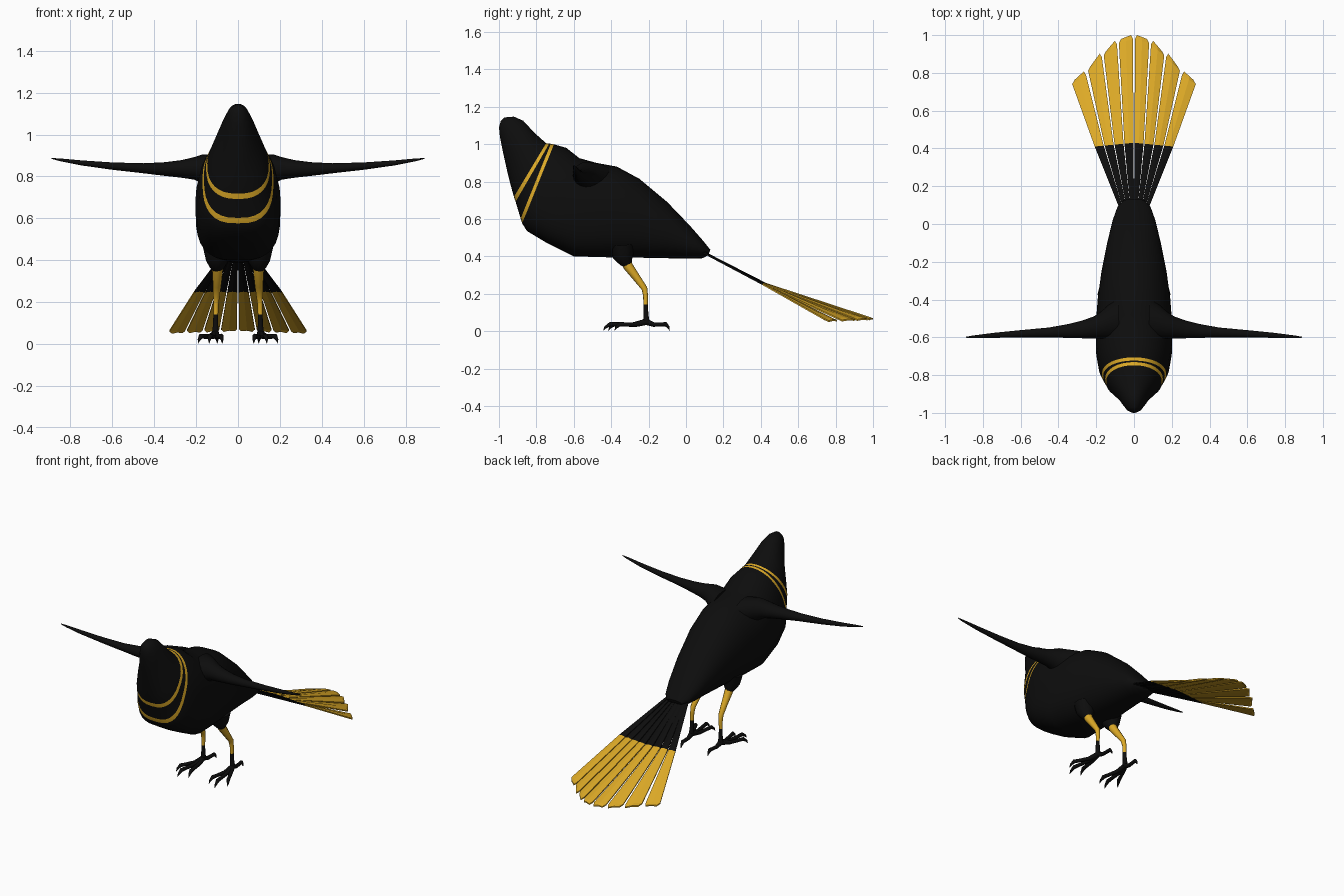
import bpy, bmesh, math
from mathutils import Vector

if "Cube" in bpy.data.objects:
    bpy.data.objects.remove(bpy.data.objects["Cube"])


def material(name, rgb):
    m = bpy.data.materials.new(name)
    m.diffuse_color = (*rgb, 1)
    m.use_nodes = True
    m.node_tree.nodes["Principled BSDF"].inputs["Base Color"].default_value = m.diffuse_color
    return m


BLACK = material("black plumage", (0.004, 0.004, 0.004))
GOLD = material("golden yellow", (0.72, 0.40, 0.02))


def loft(name, rings, gold=(), smooth=True):
    """Skin a list of closed rings; spans whose index is in gold are yellow."""
    bm = bmesh.new()
    vs = [[bm.verts.new(p) for p in r] for r in rings]
    n = len(rings[0])
    for i in range(len(vs) - 1):
        for j in range(n):
            k = (j + 1) % n
            f = bm.faces.new((vs[i][j], vs[i][k], vs[i + 1][k], vs[i + 1][j]))
            f.material_index = int(i in gold)
    bm.faces.new(vs[0]).material_index = int(0 in gold)
    bm.faces.new(vs[-1]).material_index = int(len(vs) - 2 in gold)
    bmesh.ops.recalc_face_normals(bm, faces=bm.faces)
    me = bpy.data.meshes.new(name)
    bm.to_mesh(me)
    bm.free()
    me.materials.append(BLACK)
    me.materials.append(GOLD)
    ob = bpy.data.objects.new(name, me)
    bpy.context.collection.objects.link(ob)
    if smooth:
        bpy.ops.object.select_all(action='DESELECT')
        ob.select_set(True)
        bpy.context.view_layer.objects.active = ob
        bpy.ops.object.shade_smooth_by_angle(angle=math.radians(50))
    return ob


def tube(name, path, radii, gold=(), n=10):
    pts = [Vector(p) for p in path]
    rings = []
    for i, p in enumerate(pts):
        d = (pts[min(i + 1, len(pts) - 1)] - pts[max(i - 1, 0)]).normalized()
        u = d.cross(Vector((1, 0.01, 0))).normalized()
        v = d.cross(u)
        rings.append([p + radii[i] * (u * math.cos(t) + v * math.sin(t))
                      for t in (2 * math.pi * k / n for k in range(n))])
    return loft(name, rings, gold)


def body_ring(ty, tz, by, bz, w, e, n=32):
    """Tilted section from a back point to a breast point, fuller below."""
    top, bot = Vector((0, ty, tz)), Vector((0, by, bz))
    mid, up = (top + bot) / 2, (top - bot) / 2
    ring = []
    for k in range(n):
        t = 2 * math.pi * k / n
        c, s = math.cos(t), math.sin(t)
        q = 2 / (2.1 if s > 0 else e)
        ring.append(mid + up * math.copysign(abs(s) ** q, s)
                    + Vector((w * math.copysign(abs(c) ** q, c), 0, 0)))
    return ring


# body and head: back y, z, breast y, z, half width, lower fullness
stations = [
    (-.99, 1.125, -1.0, 1.09, .015, 2), (-.97, 1.143, -.995, 1.04, .038, 2),
    (-.92, 1.147, -.977, .95, .062, 2), (-.87, 1.125, -.957, .86, .085, 2),
    (-.81, 1.06, -.937, .78, .12, 2.2), (-.748, 1.005, -.92, .718, .147, 2.5),
    (-.731, 1.003, -.911, .692, .153, 2.5), (-.723, 1.002, -.884, .602, .163, 2.7),
    (-.706, .999, -.876, .576, .17, 2.8), (-.64, .98, -.85, .535, .187, 3),
    (-.57, .925, -.75, .475, .202, 3.2), (-.48, .90, -.6, .40, .203, 3),
    (-.37, .88, -.42, .395, .192, 2.8), (-.25, .815, -.25, .393, .172, 2.5),
    (-.1, .69, -.1, .39, .142, 2.3), (.02, .565, .02, .388, .113, 2.2),
    (.09, .485, .09, .390, .088, 2), (.13, .435, .12, .408, .055, 2)]
loft("body_with_neck_bands", [body_ring(*s) for s in stations], gold=(5, 7))

# wings: x, front y, rear y, bottom z, top z
wing = [(.08, -.62, -.38, .72, .90), (.17, -.605, -.46, .765, .905),
        (.21, -.605, -.488, .785, .892), (.27, -.605, -.51, .794, .878),
        (.35, -.603, -.53, .803, .868), (.45, -.60, -.548, .815, .863),
        (.60, -.60, -.562, .832, .867), (.75, -.603, -.577, .853, .877),
        (.85, -.604, -.59, .873, .886), (.89, -.602, -.597, .884, .888)]
for side, s in (("left", 1), ("right", -1)):
    loft(side + "_wing", [
        [Vector((s * x, (y0 + y1) / 2 + (y1 - y0) / 2 * math.cos(t),
                 (z0 + z1) / 2 + (z1 - z0) / 2 * math.sin(t)))
         for t in (2 * math.pi * k / 16 for k in range(16))]
        for x, y0, y1, z0, z1 in wing])

    # tail feathers: tip inner x, y and outer x, y
    tips = [(.004, 1.0, .080, .977), (.089, .970, .160, .912),
            (.169, .902, .243, .832), (.253, .808, .327, .760)]
    for i, (xa, ya, xb, yb) in enumerate(tips):
        rows = []
        a, b = i / 4, (i + 1) / 4
        rows.append(((.08 * a, .09, .425), (.08 * b, .09, .42)))
        rows.append(((.21 * a + .003, .43 - .02 * a, .25),
                     (.21 * b - .002, .43 - .02 * b, .25)))
        za, zb = .065 - .012 * a, .065 - .012 * b
        rows.append(((xa + .001, ya - .02, za + .008), (xb, yb - .02, zb + .01)))
        rows.append(((xa + .012, ya, za), (xb - .012, yb + .003, zb)))
        up = Vector((0, 0, .004))
        rings = []
        for p, q in rows:
            p = Vector((s * p[0], *p[1:]))
            q = Vector((s * q[0], *q[1:]))
            m = (p + q) / 2 + up
            rings.append([p + up, m + up, q + up, q - up, m - up, p - up])
        loft(f"{side}_tail_feather_{i + 1}", rings, gold=(1, 2), smooth=False)

    # leg: black thigh, golden shank, black ankle
    tube(side + "_thigh", [(s * .10, -.34, .46), (s * .10, -.335, .40),
                           (s * .10, -.32, .37), (s * .10, -.31, .352)],
         (.07, .055, .036, .022))
    tube(side + "_leg", [(s * .098, -.325, .38), (s * .098, -.308, .345),
                         (s * .10, -.26, .28), (s * .103, -.222, .228),
                         (s * .105, -.216, .19), (s * .106, -.216, .142),
                         (s * .107, -.214, .09), (s * .108, -.212, .045)],
         (.028, .026, .02, .016, .013, .012, .013, .018), gold=range(5))

    # toes with hooked claws
    for name, ex, ey in (("inner", .078, -.395), ("middle", .135, -.42),
                         ("outer", .182, -.365), ("back", .10, -.10)):
        base = Vector((.108, -.212, .05))
        d = Vector((ex, ey, .03)) - base
        path = [base, base + d * .35 + Vector((0, 0, -.008)),
                base + d * .7, base + d * .93 + Vector((0, 0, .006)),
                base + d * 1.05 + Vector((0, 0, -.008)),
                base + d * 1.11 + Vector((0, 0, -.024))]
        tube(f"{side}_{name}_toe", [(s * p.x, p.y, p.z) for p in path],
             (.017, .012, .011, .012, .007, .001), n=8)
